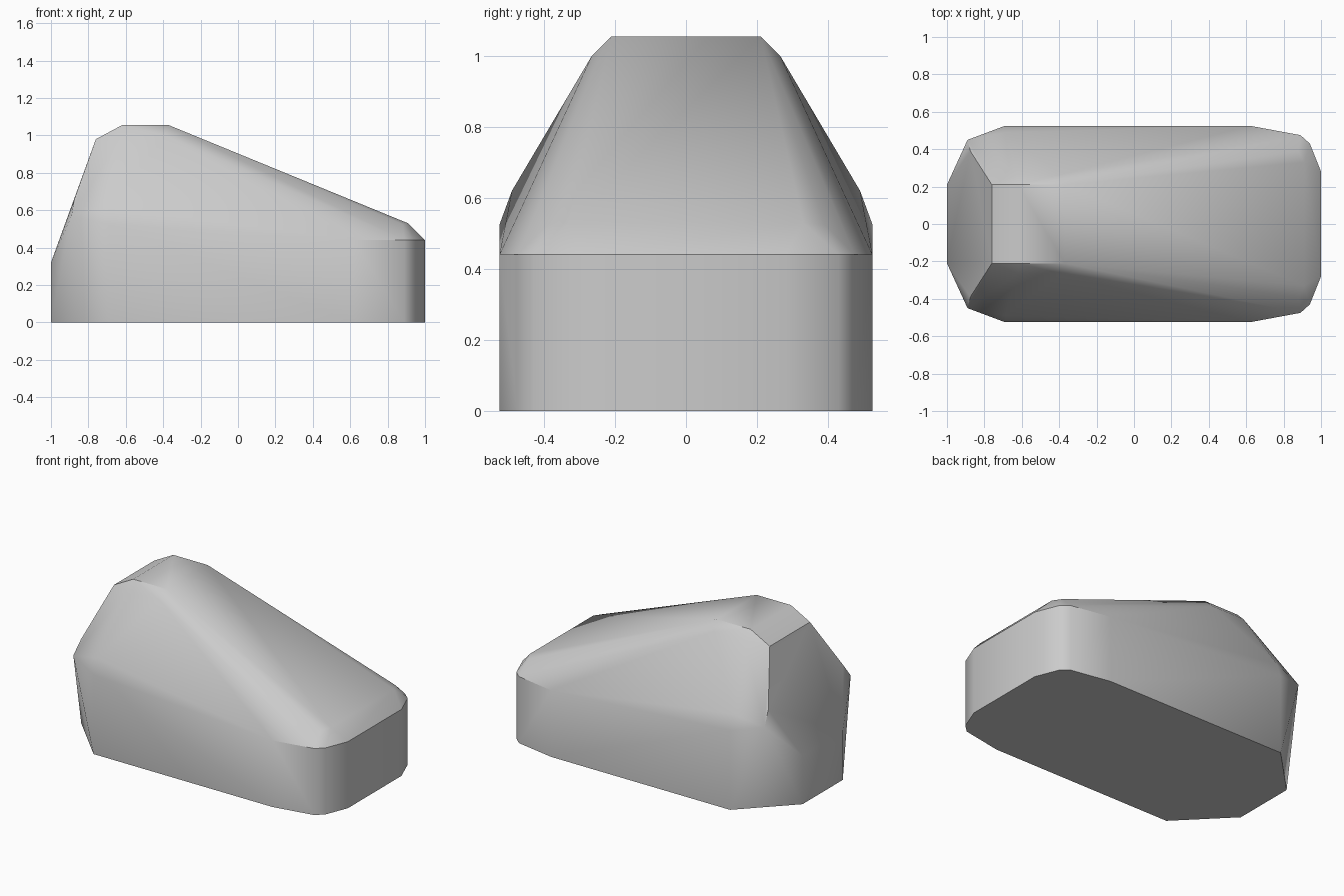
import bpy, bmesh, math

cube = bpy.data.objects.get("Cube")
if cube:
    bpy.data.objects.remove(cube, do_unlink=True)

# Plain grey surface
grey = bpy.data.materials.new("plain_grey")
grey.use_nodes = True
color = (0.6, 0.6, 0.6, 1)
grey.diffuse_color = color
grey.node_tree.nodes["Principled BSDF"].inputs["Base Color"].default_value = color

# Corners of one half: base outline, belt line, nose, tail and crown
base = [(-1, .21), (-.69, .525), (.62, .525), (.89, .475), (.94, .43), (1, .28)]
corners = [(x, y, 0) for x, y in base]
corners += [(x, y, .44) for x, y in base[2:]]
corners += [(-.69, .525, .525), (-.69, .49, .62)]
corners += [(.91, .33, .53), (.88, .39, .525)]
corners += [(-1, .21, .32), (-.89, .45, .57), (-.875, .39, .66), (-.76, .21, .98)]
corners += [(-.62, .21, 1.055), (-.37, .21, 1.055), (-.62, .265, 1), (-.39, .265, 1)]

# Mirror the corners and wrap them in a faceted shell
bm = bmesh.new()
for x, y, z in corners:
    for side in (1, -1):
        bm.verts.new((x, side * y, z))
result = bmesh.ops.convex_hull(bm, input=bm.verts)
loose = [v for v in bm.verts if not v.link_faces]
bmesh.ops.delete(bm, geom=loose, context='VERTS')
bmesh.ops.dissolve_limit(bm, angle_limit=math.radians(1), verts=bm.verts, edges=bm.edges)
bmesh.ops.recalc_face_normals(bm, faces=bm.faces)

mesh = bpy.data.meshes.new("wedge_body")
bm.to_mesh(mesh)
bm.free()
mesh.materials.append(grey)
body = bpy.data.objects.new("wedge_body", mesh)
bpy.context.collection.objects.link(body)

# Soft shading with crisp edges at the steep corners
bpy.ops.object.select_all(action='DESELECT')
body.select_set(True)
bpy.context.view_layer.objects.active = body
bpy.ops.object.shade_smooth_by_angle(angle=math.radians(35))
